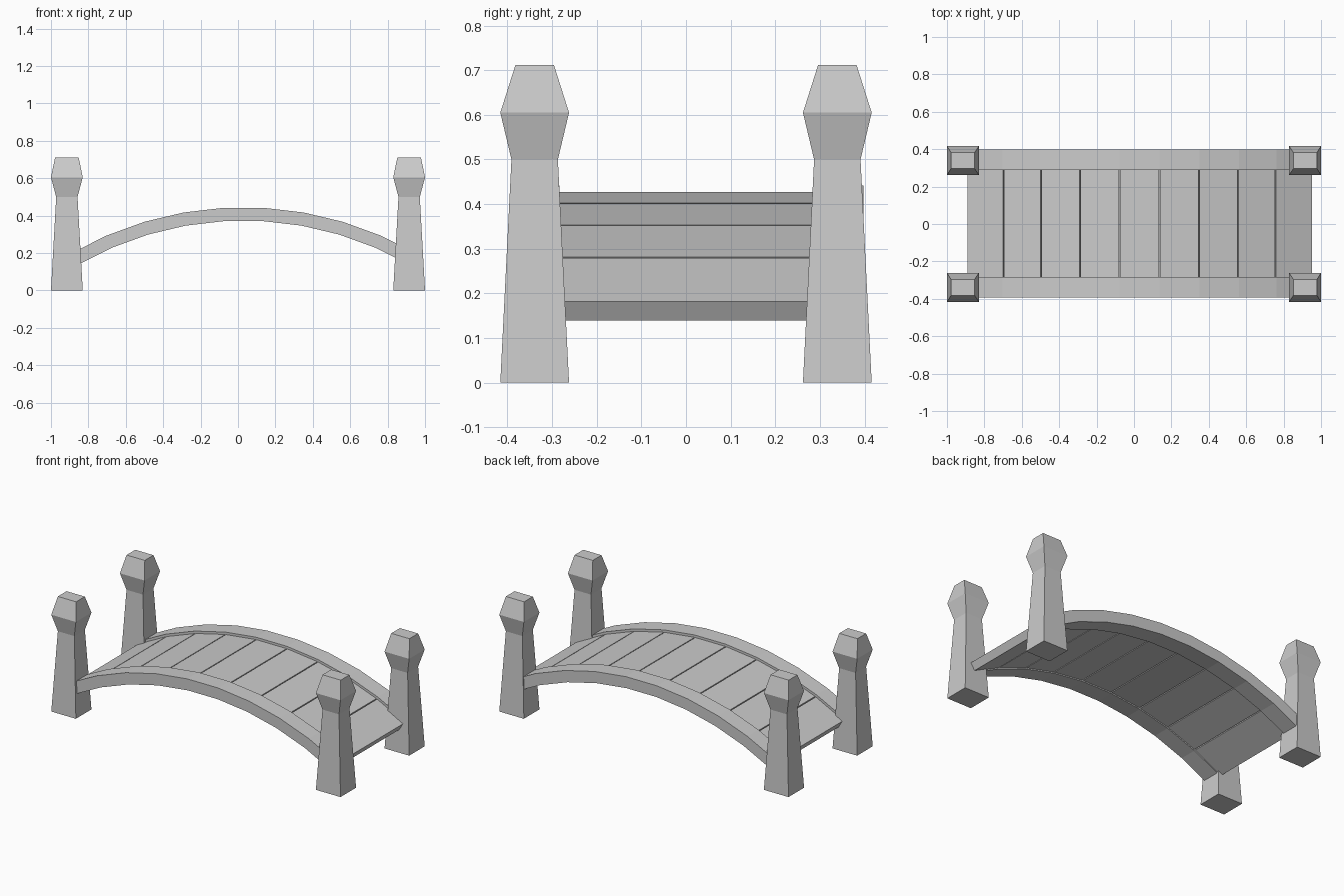
import bpy, bmesh
from math import sin, cos, radians

if "Cube" in bpy.data.objects:
    bpy.data.objects.remove(bpy.data.objects["Cube"])

CX, CY, CZ = 0.03, 0.003, -1.405   # centre of the bridge arc
STEP = 60 / 9                      # degrees per plank


def finish(name, bm):
    bmesh.ops.recalc_face_normals(bm, faces=bm.faces[:])
    mesh = bpy.data.meshes.new(name)
    bm.to_mesh(mesh)
    bm.free()
    obj = bpy.data.objects.new(name, mesh)
    bpy.context.collection.objects.link(obj)
    return obj


def loft(name, rings):
    """Closed solid through a list of four-cornered rings."""
    bm = bmesh.new()
    loops = [[bm.verts.new(p) for p in ring] for ring in rings]
    for a, b in zip(loops, loops[1:]):
        for i in range(4):
            j = (i + 1) % 4
            bm.faces.new((a[i], a[j], b[j], b[i]))
    bm.faces.new(loops[0])
    bm.faces.new(loops[-1])
    return finish(name, bm)


def arc_ring(deg, r0, r1, y0, y1):
    """Radial cross-section of the arched bridge."""
    s, c = sin(radians(deg)), cos(radians(deg))
    return [(CX + r * s, CY + y, CZ + r * c)
            for r, y in ((r0, y0), (r1, y0), (r1, y1), (r0, y1))]


# Tapered posts with faceted caps: height, half width x, half width y
PROFILE = [(0, 0.085, 0.077), (0.5, 0.057, 0.052),
           (0.605, 0.085, 0.077), (0.712, 0.063, 0.043)]
for sx, xname in ((-1, "left"), (1, "right")):
    for sy, yname in ((-1, "front"), (1, "back")):
        x, y = sx * 0.915, sy * 0.339
        loft(f"post_{yname}_{xname}",
             [[(x - hx, y - hy, z), (x + hx, y - hy, z),
               (x + hx, y + hy, z), (x - hx, y + hy, z)]
              for z, hx, hy in PROFILE])

# Arched side rails
for side, name in ((-1, "rail_front"), (1, "rail_back")):
    loft(name, [arc_ring(-30 + i * STEP, 1.779, 1.85, side * 0.286, side * 0.395)
                for i in range(10)])

# Deck planks, separated by narrow gaps
GAP = 0.09
for i in range(9):
    a = -30 + i * STEP + (GAP if i > 0 else -0.12)
    b = -30 + (i + 1) * STEP - (GAP if i < 8 else -0.12)
    loft(f"plank_{i + 1}", [arc_ring(d, 1.786, 1.835, -0.29, 0.29) for d in (a, b)])
